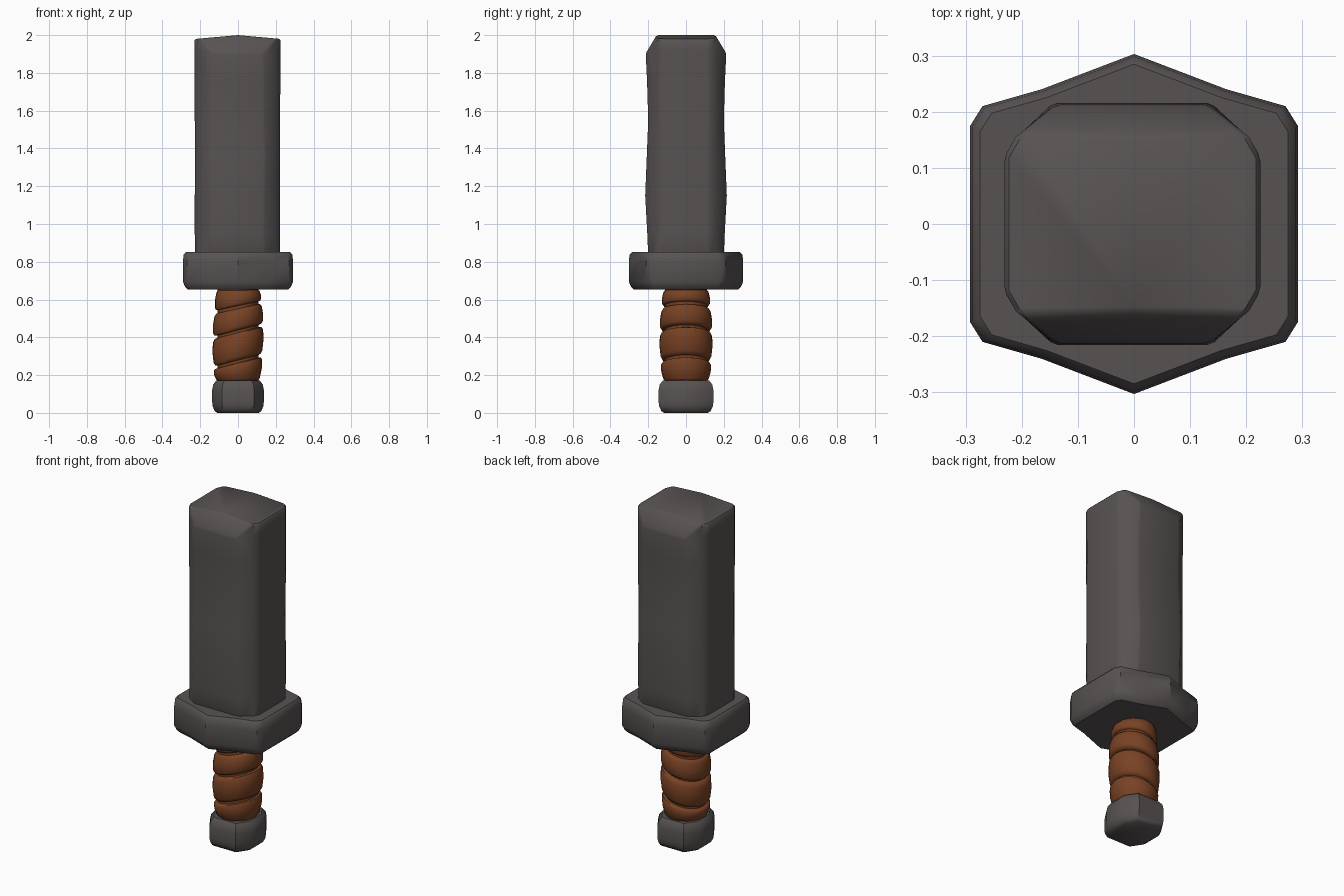
import bpy, bmesh, math
from mathutils import Vector

if "Cube" in bpy.data.objects:
    bpy.data.objects.remove(bpy.data.objects["Cube"])


def material(name, rgb):
    m = bpy.data.materials.new(name)
    m.diffuse_color = (*rgb, 1)
    m.use_nodes = True
    m.node_tree.nodes["Principled BSDF"].inputs["Base Color"].default_value = m.diffuse_color
    return m


STONE = material("dark grey stone", (0.098, 0.086, 0.086))
LEATHER = material("brown leather", (0.19, 0.055, 0.018))


def loft(rings):
    """Closed solid through equal-length rings of points."""
    bm = bmesh.new()
    vs = [[bm.verts.new(p) for p in ring] for ring in rings]
    n = len(vs[0])
    for a, b in zip(vs, vs[1:]):
        for i in range(n):
            j = (i + 1) % n
            bm.faces.new((a[i], a[j], b[j], b[i]))
    bm.faces.new(vs[0][::-1])
    bm.faces.new(vs[-1])
    return bm


def bevel(bm, width, min_angle=20, segments=2):
    edges = [e for e in bm.edges if e.calc_face_angle(0) > math.radians(min_angle)]
    bmesh.ops.bevel(bm, geom=edges, offset=width, segments=segments,
                    profile=0.5, affect='EDGES', clamp_overlap=True)


def finish(bm, name, mat, angle=35):
    bmesh.ops.recalc_face_normals(bm, faces=bm.faces)
    me = bpy.data.meshes.new(name)
    bm.to_mesh(me)
    bm.free()
    me.materials.append(mat)
    for p in me.polygons:
        p.use_smooth = True
    me.set_sharp_from_angle(angle=math.radians(angle))
    ob = bpy.data.objects.new(name, me)
    bpy.context.collection.objects.link(ob)
    return ob


def quad_mirror(quarter):
    """Mirror points of the +x +y quarter (running from +x to +y) into a loop."""
    q = list(quarter)
    left = [(-x, y) for x, y in reversed(q) if x > 0]
    top = q + left
    return top + [(x, -y) for x, y in reversed(top)
                  ] if q[0][1] > 0 else top


# blade: slightly uneven chamfered block, (z, x half, y half, chamfer start x)
sections = [(0.78, .225, .198, .145), (0.95, .226, .205, .14), (1.15, .226, .216, .14),
            (1.35, .225, .208, .145), (1.55, .226, .2, .14), (1.75, .227, .206, .14),
            (1.92, .228, .214, .135), (2.10, .228, .214, .135)]
bm = loft([[(x - .003, y, z) for x, y in quad_mirror([(hx, .12), (hx - .02, .155), (cx, hy)])]
           for z, hx, hy, cx in sections])
# cut the low ridge of the top and its front and back slopes
for co, no in [((0, 0, 2), (.09, 0, 1)), ((0, 0, 2), (-.09, 0, 1)),
               ((0, .155, 2), (0, 1, .6)), ((0, -.155, 2), (0, -1, .6))]:
    bmesh.ops.bisect_plane(bm, geom=bm.verts[:] + bm.edges[:] + bm.faces[:],
                           plane_co=co, plane_no=Vector(no).normalized(), clear_outer=True)
    bmesh.ops.holes_fill(bm, edges=[e for e in bm.edges if e.is_boundary])
bevel(bm, .008, 25, 1)
finish(bm, "blade", STONE, 40)

# guard: block with pointed front and back
outline = quad_mirror([(.292, .175), (.27, .21), (.165, .24), (0, .303)])
rings = [[(x * s, y * s, z) for x, y in outline]
         for z, s in [(.652, .91), (.665, .955), (.695, 1), (.80, 1), (.838, .985), (.853, .94)]]
finish(loft(rings), "guard", STONE, 40)

# pommel: rounded eight-sided block
outline = quad_mirror([(.137, .065), (.085, .145)])
rings = [[(x * s, y * s, z) for x, y in outline]
         for z, s in [(0, .8), (.01, .9), (.035, .98), (.06, 1), (.12, 1), (.15, .96), (.172, .84)]]
finish(loft(rings), "pommel", STONE, 40)


def tilted_ring(r, z, tilt, n=24):
    return [(r * math.cos(t), r * 1.04 * math.sin(t), z + tilt * r * math.cos(t))
            for t in (2 * math.pi * i / n for i in range(n))]


# grip core
finish(loft([tilted_ring(.108, .12, 0), tilted_ring(.108, .70, 0)]), "grip_core", LEATHER)

# leather wraps: tilted bands, (bottom z, top z, bottom radius, top radius, bottom tilt, top tilt)
bands = [(.165, .265, .112, .131, 0, .26), (.278, .425, .128, .134, .26, .26),
         (.438, .553, .133, .124, .26, .22), (.566, .655, .124, .112, .22, 0)]
for i, (z0, z1, r0, r1, t0, t1) in enumerate(bands):
    rings = []
    for f, dr in [(0, -.022), (.03, -.008), (.14, 0), (.5, .004), (.86, 0), (.97, -.008), (1, -.022)]:
        rings.append(tilted_ring(r0 + (r1 - r0) * f + dr, z0 + (z1 - z0) * f, t0 + (t1 - t0) * f))
    finish(loft(rings), f"grip_wrap_{i + 1}", LEATHER, 50)
